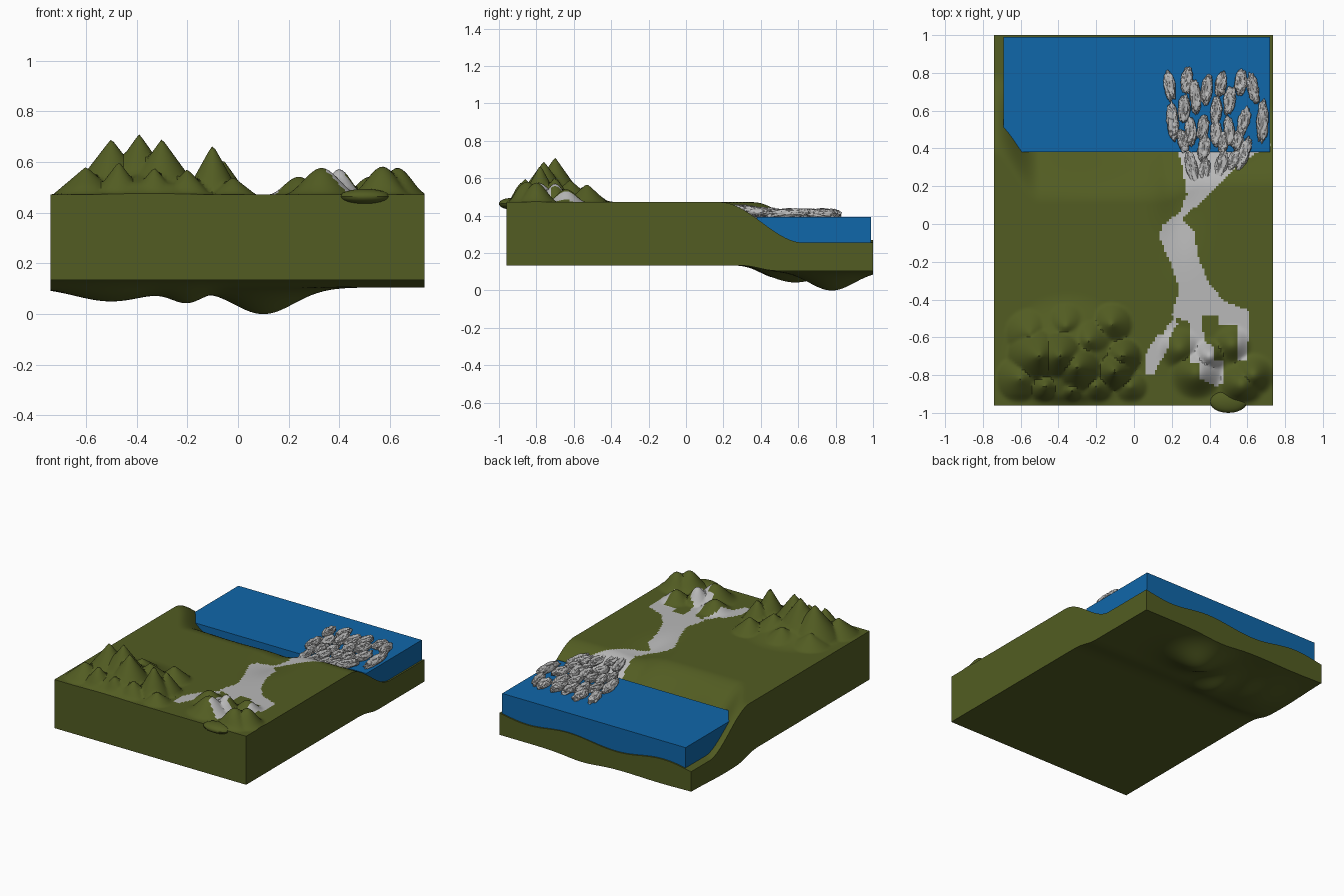
import bpy, bmesh, math, random
from mathutils import Vector, Matrix, noise

if "Cube" in bpy.data.objects:
    bpy.data.objects.remove(bpy.data.objects["Cube"])

random.seed(4)
X0, X1, Y0, Y1 = -0.74, 0.735, -0.96, 1.0
LAND, BASE = 0.472, 0.135


def material(name, rgb):
    m = bpy.data.materials.new(name)
    m.diffuse_color = (*rgb, 1)
    m.use_nodes = True
    m.node_tree.nodes["Principled BSDF"].inputs["Base Color"].default_value = m.diffuse_color
    return m


GREEN = material("olive land", (0.085, 0.108, 0.016))
BLUE = material("sea blue", (0.005, 0.135, 0.40))
GREY = material("pale grey", (0.48, 0.48, 0.48))


def finish(bm, name, mats, angle=30):
    bmesh.ops.recalc_face_normals(bm, faces=bm.faces)
    me = bpy.data.meshes.new(name)
    bm.to_mesh(me)
    bm.free()
    ob = bpy.data.objects.new(name, me)
    bpy.context.collection.objects.link(ob)
    for m in mats:
        me.materials.append(m)
    bpy.ops.object.select_all(action='DESELECT')
    ob.select_set(True)
    bpy.context.view_layer.objects.active = ob
    bpy.ops.object.shade_smooth_by_angle(angle=math.radians(angle))
    return ob


def smooth(a, b, v):
    t = min(1, max(0, (v - a) / (b - a)))
    return t * t * (3 - 2 * t)


def gauss(x, y, cx, cy, sx, sy):
    return math.exp(-((x - cx) / sx) ** 2 - ((y - cy) / sy) ** 2)


# sharp peaks: x, y, height, radius
PEAKS = [(-.50, -.70, .22, .17), (-.39, -.70, .24, .17), (-.30, -.76, .22, .16),
         (-.10, -.78, .20, .11), (-.06, -.70, .14, .10), (-.60, -.82, .11, .13),
         (-.47, -.86, .13, .10), (-.24, -.62, .12, .14), (-.12, -.53, .10, .11),
         (-.36, -.54, .09, .13), (-.20, -.86, .10, .10), (-.55, -.58, .08, .13),
         (-.02, -.86, .07, .09), (-.33, -.88, .11, .09)]
# rounded hills: x, y, height, radius
HILLS = [(.33, -.79, .105, .15), (.40, -.70, .10, .10), (.24, -.66, .07, .12),
         (.57, -.85, .11, .13), (.63, -.80, .105, .12), (.52, -.64, .07, .11),
         (-.35, -.72, .10, .36)]

# river outline and its two upper branches
RIVER = [
    [(.22, .42), (.25, .33), (.28, .16), (.24, .06), (.145, -.01), (.135, -.07),
     (.19, -.2), (.24, -.34), (.2, -.49), (.30, -.52), (.30, -.74), (.35, -.74),
     (.35, -.82), (.43, -.86), (.47, -.84), (.47, -.72), (.42, -.72), (.42, -.65),
     (.37, -.62), (.36, -.48), (.45, -.48), (.45, -.54), (.55, -.54), (.55, -.72),
     (.60, -.72), (.61, -.46), (.48, -.41), (.40, -.32), (.335, -.16), (.32, -.04),
     (.255, .03), (.37, .13), (.56, .32), (.72, .42)],
    [(.06, -.69), (.13, -.58), (.18, -.58), (.18, -.66), (.10, -.80), (.06, -.80)],
    [(.16, -.57), (.19, -.52), (.22, -.50), (.23, -.53), (.19, -.60), (.17, -.60)],
]


def inside(x, y, poly):
    hit = False
    for (ax, ay), (bx, by) in zip(poly, poly[1:] + poly[:1]):
        if (ay > y) != (by > y) and x < ax + (y - ay) * (bx - ax) / (by - ay):
            hit = not hit
    return hit


def top_height(x, y):
    # coastline further out at both sides, shallow bay in the middle
    coast = .33 + .25 * smooth(-.5, -.74, x) + .075 * smooth(.15, .35, x)
    floor = .25 + .02 * math.sin(x * 9) - .09 * gauss(x, y, .1, .76, .2, .17)
    z = LAND + (floor - LAND) * smooth(coast - .22, coast + .22, y)
    z -= .03 * gauss(x, y, .24, .08, .1, .2)
    if y < -.35:
        h = max(max(0, 1 - math.hypot(x - px, y - py) / r) * ph for px, py, ph, r in PEAKS)
        m = 0
        for px, py, ph, r in HILLS:
            m = max(m, ph * (1 - smooth(0, r, math.hypot(x - px, y - py))))
        z += max(h, m) * smooth(Y0 - .02, Y0 + .06, y)
    return z


def bottom_height(x, y):
    # underside bulges below the slab beneath the sea
    d = .03 * smooth(.25, .5, y)
    d += .105 * gauss(x, y, .1, .78, .17, .17)
    d += .055 * gauss(x, y, -.5, .62, .2, .25) + .055 * gauss(x, y, -.2, .58, .09, .16)
    return BASE - d * smooth(.2, .45, y)


# terrain block: draped top, bulging underside, straight walls
nx, ny = 118, 157
bm = bmesh.new()
layers = []
for f in (top_height, bottom_height):
    layers.append([[bm.verts.new((x, y, f(x, y)))
                    for y in (Y0 + (Y1 - Y0) * j / ny for j in range(ny + 1))]
                   for x in (X0 + (X1 - X0) * i / nx for i in range(nx + 1))])
for k, g in enumerate(layers):
    for i in range(nx):
        for j in range(ny):
            face = bm.faces.new((g[i][j], g[i + 1][j], g[i + 1][j + 1], g[i][j + 1]))
            c = face.calc_center_median()
            if k == 0 and any(inside(c.x, c.y, p) for p in RIVER):
                face.material_index = 1
ring = ([(i, 0) for i in range(nx)] + [(nx, j) for j in range(ny)]
        + [(i, ny) for i in range(nx, 0, -1)] + [(0, j) for j in range(ny, 0, -1)])
T, B = layers
for (a, b), (c, d) in zip(ring, ring[1:] + ring[:1]):
    bm.faces.new((T[a][b], T[c][d], B[c][d], B[a][b]))
finish(bm, "terrain", [GREEN, GREY], 40)

# small earth bulge on the front edge
bm = bmesh.new()
bmesh.ops.create_uvsphere(bm, u_segments=24, v_segments=12, radius=1,
                          matrix=Matrix.Translation((.5, -.94, .464))
                          @ Matrix.Diagonal((.10, .06, .03, 1)))
finish(bm, "front_bulge", [GREEN])

# sea block
bm = bmesh.new()
bmesh.ops.create_cube(bm, size=1, matrix=Matrix.Translation((.015, .685, .31))
                      @ Matrix.Diagonal((1.41, .61, .165, 1)))
finish(bm, "sea", [BLUE])

# shell-like rocks at the river mouth: x, y, length, turn in degrees
ROCKS = [(.19, .73, .15, 8), (.28, .76, .14, -5), (.385, .71, .16, -8), (.46, .74, .14, -10),
         (.565, .75, .13, -5), (.63, .72, .16, 12), (.205, .54, .20, 6), (.265, .61, .15, -4),
         (.325, .67, .18, 5), (.505, .65, .15, -8), (.435, .60, .15, -4), (.68, .54, .22, -2),
         (.30, .49, .15, 4), (.365, .51, .13, -10), (.435, .48, .14, 0), (.505, .49, .15, 5),
         (.58, .54, .16, -15), (.26, .44, .12, 8), (.47, .43, .11, 0), (.55, .44, .11, -10),
         (.31, .29, .20, 14), (.375, .27, .15, -5), (.46, .30, .19, -12), (.58, .37, .18, -20),
         (.37, .40, .15, -8), (.53, .34, .11, -30)]
for n, (x, y, length, turn) in enumerate(ROCKS):
    bm = bmesh.new()
    bmesh.ops.create_icosphere(bm, subdivisions=5, radius=1)
    for v in bm.verts:
        p = v.co.copy()
        v.co *= 1 + .22 * noise.noise(p * 1.8 + Vector((n * 7, 0, 0))) \
            + .13 * noise.noise(p * 5 + Vector((0, n * 5, 0)))
        if p.z > 0:  # hollowed upper shell
            v.co.z -= .5 * gauss(p.x, p.y, 0, 0, .4, .5)
    z = .408 + .025 * smooth(.5, .25, y) + random.uniform(0, .006)
    bmesh.ops.transform(bm, verts=bm.verts, matrix=Matrix.Translation((x, y, z))
                        @ Matrix.Rotation(math.radians(turn), 4, 'Z')
                        @ Matrix.Rotation(random.uniform(-.08, .08), 4, 'X')
                        @ Matrix.Diagonal((.03, length / 2, .03, 1)))
    finish(bm, f"rock_{n + 1}", [GREY])

# lift everything so the lowest point rests on the ground
low = min(v.co.z for o in bpy.data.objects for v in o.data.vertices)
for o in bpy.data.objects:
    o.location.z -= low
